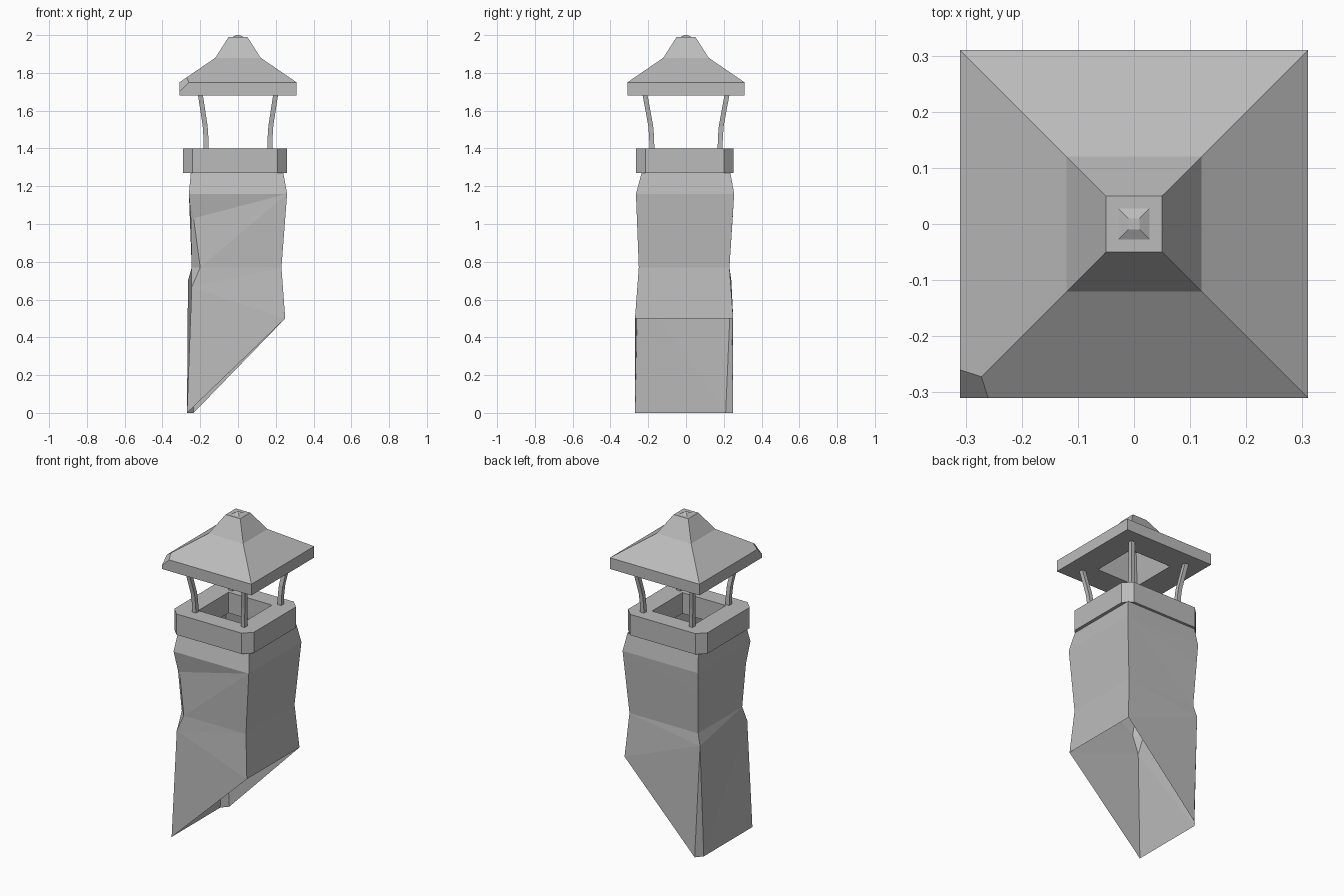
import bpy, bmesh
from mathutils import Vector

cube = bpy.data.objects.get("Cube")
if cube:
    bpy.data.objects.remove(cube, do_unlink=True)

# Single stone colour
stone = bpy.data.materials.new("grey_stone")
stone.use_nodes = True
colour = (0.5, 0.5, 0.5, 1)
stone.diffuse_color = colour
stone.node_tree.nodes["Principled BSDF"].inputs["Base Color"].default_value = colour


def finish(name, bm):
    """Turn a bmesh into a named, flat shaded object."""
    mesh = bpy.data.meshes.new(name)
    bm.to_mesh(mesh)
    bm.free()
    mesh.materials.append(stone)
    obj = bpy.data.objects.new(name, mesh)
    bpy.context.collection.objects.link(obj)
    return obj


def loft(rings, cap_ends=False, close=False):
    """Join equal-length rings of points with quads."""
    bm = bmesh.new()
    loops = [[bm.verts.new(point) for point in ring] for ring in rings]
    pairs = list(zip(loops, loops[1:]))
    if close:
        pairs.append((loops[-1], loops[0]))
    for low, high in pairs:
        for i in range(len(low)):
            j = (i + 1) % len(low)
            bm.faces.new((low[i], low[j], high[j], high[i]))
    if cap_ends:
        bm.faces.new(loops[0][::-1])
        bm.faces.new(loops[-1])
    bmesh.ops.remove_doubles(bm, verts=bm.verts[:], dist=0.0001)
    bmesh.ops.recalc_face_normals(bm, faces=bm.faces[:])
    return bm


def square(half, z, cx=0, cy=0):
    signs = ((-1, -1), (1, -1), (1, 1), (-1, 1))
    return [(cx + half * sx, cy + half * sy, z) for sx, sy in signs]


def cut_square(hx, hy, cut, z, cx, cy):
    """Rectangle with its four corners cut off."""
    points = []
    for sx, sy in ((-1, -1), (1, -1), (1, 1), (-1, 1)):
        along_x = (cx + sx * (hx - cut), cy + sy * hy, z)
        along_y = (cx + sx * hx, cy + sy * (hy - cut), z)
        points += [along_y, along_x] if sx == sy else [along_x, along_y]
    return points


# Crooked chimney shaft: one column of points per corner, open at the slanted foot
front_right = [(.24, -.235, 1.27), (.26, -.265, 1.16), (.23, -.25, .77), (.25, -.27, .5)]
back_right = [(.24, .235, 1.27), (.26, .255, 1.16), (.23, .23, .77), (.25, .25, .5)]
front_left = [(-.25, -.235, 1.27), (-.26, -.265, 1.16), (-.235, -.242, 1.03),
              (-.2, -.25, .77), (-.245, -.255, .665), (-.27, -.27, 0)]
back_left = [(-.25, .235, 1.27), (-.26, .255, 1.16), (-.255, .247, 1.03),
             (-.245, .23, .77), (-.265, .24, .7), (-.27, .25, 0)]


def stretch(column):
    """Repeat points so a plain corner matches the six-level corners."""
    top, shoulder, waist, foot = column
    return [top, shoulder, shoulder, waist, foot, foot]


def replaced(column, changes):
    return [changes.get(i, point) for i, point in enumerate(column)]


columns = [
    front_left,
    stretch(front_right),
    stretch(back_right),
    replaced(back_left, {5: (-.235, .25, 0)}),
    replaced(back_left, {5: (-.27, .21, 0)}),
    replaced(front_left, {2: (-.25, -.235, 1.03), 3: (-.245, -.205, .77)}),
]
bm = bmesh.new()
verts = {p: bm.verts.new(p) for column in columns for p in column}
for i, left in enumerate(columns):
    right = columns[(i + 1) % len(columns)]
    for k in range(len(left) - 1):
        a, b, c, d = left[k + 1], right[k + 1], right[k], left[k]
        # the diagonal runs from the left corner's lower point to the right's upper
        split = ((a, b, d), (b, c, d)) if i == 2 else ((a, b, c), (a, c, d))
        for tri in split:
            if len(set(tri)) == 3:
                bm.faces.new([verts[p] for p in tri])
bmesh.ops.dissolve_limit(bm, angle_limit=0.005, verts=bm.verts[:], edges=bm.edges[:])
finish("chimney_shaft", bm)

# Collar with clipped corners and a square flue hole
cx, cy = -.015, -.007
low, high = 1.27, 1.4
collar = [cut_square(.275, .258, .05, low, cx, cy),
          cut_square(.275, .258, .05, high, cx, cy),
          cut_square(.15, .15, 0, high, cx, cy),
          cut_square(.15, .15, 0, low, cx, cy)]
finish("collar", loft(collar, close=True))

# Four bent posts holding the roof
bend = [(.168, .18, 1.38), (.17, .182, 1.46), (.174, .187, 1.52), (.2, .218, 1.69)]
for side, sx in (("right", -1), ("left", 1)):
    for end, sy in (("front", -1), ("back", 1)):
        rings = [square(.013, z, sx * x, sy * y) for x, y, z in bend]
        finish(f"{end}_{side}_post", loft(rings, cap_ends=True))

# Flared roof, hollow below, with a small finial on top
profile = [(.1, 1.86), (.145, 1.68), (.31, 1.68), (.31, 1.75),
           (.12, 1.88), (.05, 1.99), (.028, 1.99), (.01, 2)]
bm = loft([square(half, z) for half, z in profile], cap_ends=True)

# Chipped roof corner
chip = bmesh.ops.bisect_plane(
    bm, geom=bm.verts[:] + bm.edges[:] + bm.faces[:],
    plane_co=Vector((-.31, -.31, 1.7)), plane_no=Vector((-1, -1, 1)).normalized(),
    clear_outer=False)
corner = [v for v in bm.verts if v.co.x < -.25 and v.co.y < -.25
          and v.co.z - v.co.x - v.co.y > 2.321]
bmesh.ops.delete(bm, geom=corner, context="VERTS")
bmesh.ops.holes_fill(bm, edges=[e for e in bm.edges if e.is_boundary], sides=0)
bmesh.ops.recalc_face_normals(bm, faces=bm.faces[:])
finish("roof", bm)
